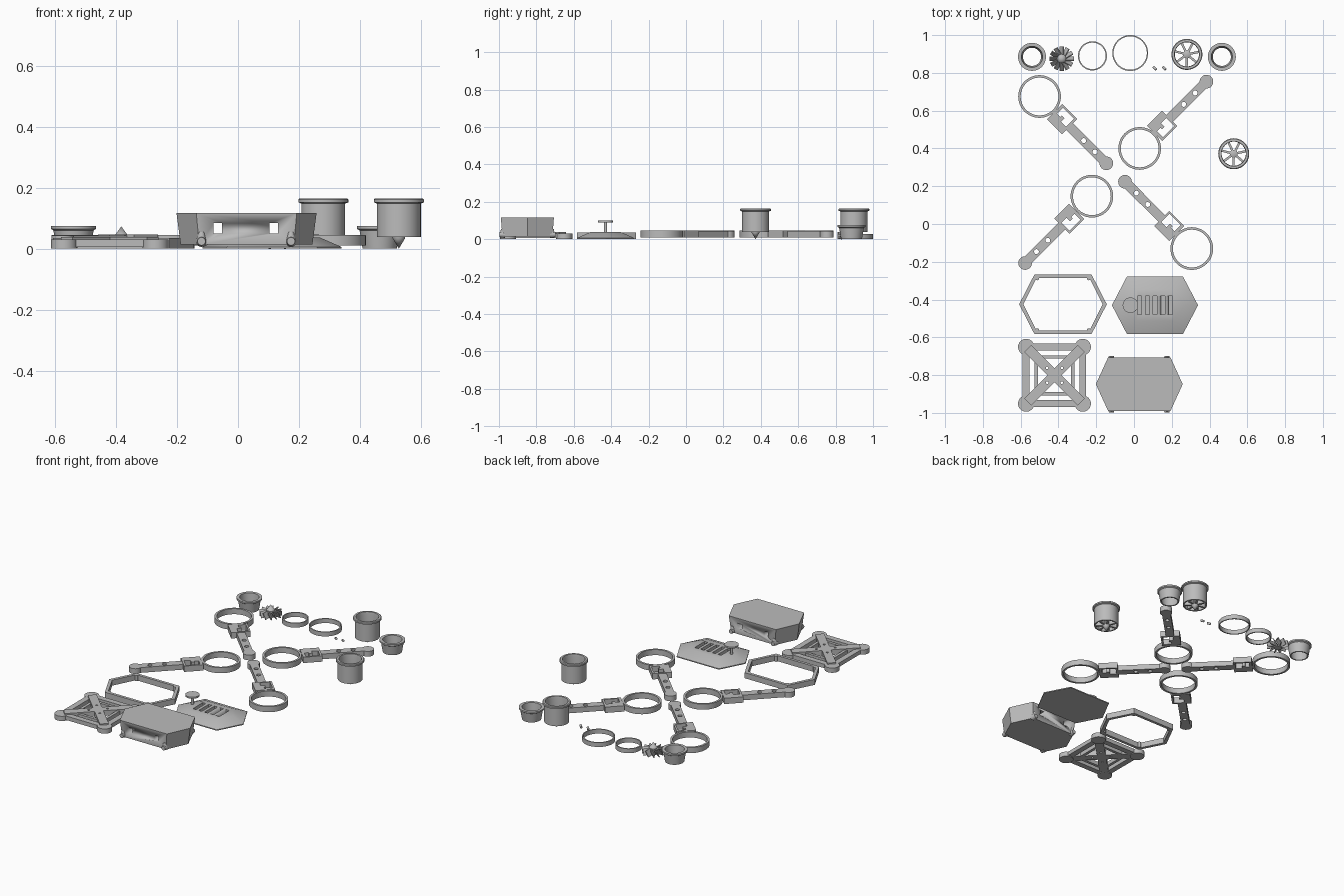
import bpy, bmesh, math
from mathutils import Matrix, Vector

cube = bpy.data.objects.get("Cube")
if cube:
    bpy.data.objects.remove(cube, do_unlink=True)

grey = bpy.data.materials.new("plain grey")
grey.use_nodes = True
GREY = (0.5, 0.5, 0.5, 1)
grey.diffuse_color = GREY
grey.node_tree.nodes["Principled BSDF"].inputs["Base Color"].default_value = GREY


def finish(name, mesh, loc=(0, 0, 0), angle=0):
    ob = bpy.data.objects.new(name, mesh)
    bpy.context.collection.objects.link(ob)
    ob.location, ob.rotation_euler.z = loc, angle
    mesh.materials.clear()
    mesh.materials.append(grey)
    bpy.ops.object.select_all(action="DESELECT")
    ob.select_set(True)
    bpy.context.view_layer.objects.active = ob
    bpy.ops.object.shade_smooth_by_angle(angle=math.radians(35))
    return ob


def from_bmesh(name, bm, loc=(0, 0, 0), angle=0):
    bmesh.ops.recalc_face_normals(bm, faces=bm.faces)
    mesh = bpy.data.meshes.new(name)
    bm.to_mesh(mesh)
    bm.free()
    return finish(name, mesh, loc, angle)


def slab(name, loops, z0, z1, loc=(0, 0), angle=0):
    """Flat plate from an outline, with any inner loops as holes."""
    curve = bpy.data.curves.new(name, "CURVE")
    curve.dimensions, curve.fill_mode = "2D", "BOTH"
    curve.extrude = (z1 - z0) / 2
    for pts in loops:
        sp = curve.splines.new("POLY")
        sp.points.add(len(pts) - 1)
        for p, (x, y) in zip(sp.points, pts):
            p.co = (x, y, 0, 1)
        sp.use_cyclic_u = True
    tmp = bpy.data.objects.new(name, curve)
    bpy.context.collection.objects.link(tmp)
    dg = bpy.context.evaluated_depsgraph_get()
    mesh = bpy.data.meshes.new_from_object(tmp.evaluated_get(dg))
    bpy.data.objects.remove(tmp)
    bm = bmesh.new()
    bm.from_mesh(mesh)
    bmesh.ops.remove_doubles(bm, verts=bm.verts, dist=1e-5)
    return from_bmesh(name, bm, (*loc, (z0 + z1) / 2), angle)


def arc(r, cx=0, cy=0, a0=0, a1=360, n=32):
    full = a1 - a0 == 360
    angles = [math.radians(a0 + (a1 - a0) * i / (n if full else n - 1)) for i in range(n)]
    return [(cx + r * math.cos(a), cy + r * math.sin(a)) for a in angles]


def rect(x0, x1, y0, y1):
    return [(x0, y0), (x1, y0), (x1, y1), (x0, y1)]


def hexagon(hx, hy, edge):
    return [(-hx, 0), (-edge, -hy), (edge, -hy), (hx, 0), (edge, hy), (-edge, hy)]


def loft(name, rings, loc):
    """Closed solid through matching rings of 3D points."""
    bm = bmesh.new()
    vs = [[bm.verts.new(p) for p in ring] for ring in rings]
    for a, b in zip(vs, vs[1:]):
        for i in range(len(a)):
            j = (i + 1) % len(a)
            bm.faces.new((a[i], a[j], b[j], b[i]))
    bm.faces.new(vs[0])
    bm.faces.new(vs[-1])
    return from_bmesh(name, bm, loc)


def lathe(name, profile, loc, steps=48):
    """Spin a closed (radius, height) profile round the z axis."""
    bm = bmesh.new()
    vs = [bm.verts.new((r, 0, z)) for r, z in profile]
    es = [bm.edges.new((vs[i], vs[(i + 1) % len(vs)])) for i in range(len(vs))]
    bmesh.ops.spin(bm, geom=vs + es, cent=(0, 0, 0), axis=(0, 0, 1),
                   angle=math.tau, steps=steps)
    bmesh.ops.remove_doubles(bm, verts=bm.verts, dist=1e-5)
    return from_bmesh(name, bm, loc)


def cut(ob, boxes):
    """Cut boxes (centre, size) out of an object."""
    for centre, size in boxes:
        bm = bmesh.new()
        bmesh.ops.create_cube(bm, size=1, matrix=Matrix.Translation(centre) @
                              Matrix.Diagonal((*size, 1)))
        tool = from_bmesh("cutter", bm)
        tool.hide_render = True
        mod = ob.modifiers.new("cut", "BOOLEAN")
        mod.operation, mod.object, mod.solver = "DIFFERENCE", tool, "EXACT"
        bpy.context.view_layer.objects.active = ob
        bpy.ops.object.modifier_apply(modifier=mod.name)
        bpy.data.objects.remove(tool)


def cylinder(name, r, depth, loc, axis=(0, 0, 1), r2=None):
    bm = bmesh.new()
    rot = Vector((0, 0, 1)).rotation_difference(Vector(axis)).to_matrix().to_4x4()
    bmesh.ops.create_cone(bm, cap_ends=True, segments=24, radius1=r,
                          radius2=r if r2 is None else r2, depth=depth, matrix=rot)
    return from_bmesh(name, bm, loc)


# Four arms: motor ring, hinge box with side opening, drilled bar with round end
ARMS = [(-0.5, 0.675, -45, 1), (0.03, 0.4, 45, -1), (-0.223, 0.147, 225, 1), (0.306, -0.13, 135, -1)]
for x, y, deg, side in ARMS:
    a = math.radians(deg)
    slab("arm_ring", [arc(0.113, n=48), arc(0.1, n=48)], 0.01, 0.045, (x, y), a)
    opening = [(0.13, 0.046), (0.213, 0.046), (0.213, -0.015), (0.175, -0.015),
               (0.175, 0.012), (0.155, 0.012), (0.155, 0.0), (0.13, 0.0)]
    slab("hinge_box", [rect(0.113, 0.225, -0.057, 0.057),
                       [(u, v * side) for u, v in opening]], 0.01, 0.047, (x, y), a)
    outline = [(0.225, -0.025)] + arc(0.036, 0.5, 0, -135, 135, 24) + [(0.225, 0.025)]
    slab("arm_bar", [outline] + [arc(0.013, u, 0, n=20) for u in (0.33, 0.415)],
         0.01, 0.043, (x, y), a)

# Two ducts: flanged tube, spokes and pointed hub
for x, y in ((0.28, 0.898), (0.528, 0.372)):
    lathe("duct_tube", [(0.072, 0.038), (0.072, 0.148), (0.082, 0.152), (0.082, 0.161),
                        (0.078, 0.165), (0.066, 0.165), (0.064, 0.15), (0.064, 0.038)], (x, y, 0))
    lathe("duct_hub", [(0, 0), (0.021, 0.035), (0.021, 0.075), (0, 0.085)], (x, y, 0), 24)
    for i in range(7):
        slab("duct_spoke", [rect(0.018, 0.067, -0.006, 0.006)], 0.038, 0.07,
             (x, y), math.tau * i / 7 + 0.2)

# Two tapered nozzles
for x in (-0.54, 0.465):
    lathe("nozzle", [(0.056, 0), (0.066, 0.06), (0.074, 0.065), (0.074, 0.075),
                     (0.056, 0.075), (0.048, 0)], (x, 0.885, 0))

# Fan: hub with cone and twelve pitched blades
lathe("fan_hub", [(0, 0), (0.024, 0), (0.024, 0.04), (0, 0.073)], (-0.383, 0.875, 0), 24)
for i in range(12):
    bm = bmesh.new()
    bmesh.ops.create_cube(bm, size=1, matrix=Matrix.Translation((0.042, 0, 0.02)) @
                          Matrix.Rotation(0.5, 4, "X") @ Matrix.Diagonal((0.045, 0.005, 0.04, 1)))
    from_bmesh("fan_blade", bm, (-0.383, 0.875, 0), math.tau * i / 12)

# Loose rings and two pegs
slab("small_ring", [arc(0.077, n=48), arc(0.07, n=48)], 0, 0.028, (-0.22, 0.89))
slab("large_ring", [arc(0.095, n=48), arc(0.088, n=48)], 0, 0.028, (-0.02, 0.905))
for x in (0.11, 0.16):
    cylinder("peg", 0.007, 0.022, (x, 0.825, 0.008), (1, -1, 0.4))

# Gasket frame with corner pegs
slab("gasket_frame", [hexagon(0.232, 0.158, 0.151), hexagon(0.21, 0.14, 0.14)],
     0, 0.035, (-0.376, -0.425))
for sx in (-1, 1):
    for sy in (-1, 1):
        cylinder("gasket_peg", 0.009, 0.035, (-0.376 + sx * 0.136, -0.425 + sy * 0.136, 0.0175))

# Bevelled lid with vent slots and a disc antenna
LID = (0.111, -0.43, 0)
layers = [(0.228, 0.153, 0.148, 0), (0.228, 0.153, 0.148, 0.006), (0.157, 0.083, 0.095, 0.037)]
lid = loft("lid", [[(x, y, z) for x, y in hexagon(hx, hy, e)] for hx, hy, e, z in layers], LID)
lid.data.transform(Matrix.Translation(LID))
lid.location = (0, 0, 0)
cut(lid, [((0.03 + 0.041 * i, -0.43, 0.035), (0.022, 0.1, 0.05)) for i in range(5)])
cylinder("antenna_stem", 0.008, 0.06, (-0.019, -0.43, 0.062))
cylinder("antenna_disc", 0.041, 0.01, (-0.019, -0.43, 0.094))

# Landing base: corner discs, nested rails and a drilled cross
BASE = (-0.421, -0.801)
for q in range(4):
    a = math.pi / 2 * q
    d = Matrix.Rotation(a, 2) @ Vector((0.15, 0.15))
    cylinder("base_foot", 0.043, 0.03, (BASE[0] + d.x, BASE[1] + d.y, 0.015))
    slab("outer_rail", [rect(-0.15, 0.15, 0.132, 0.168)], 0.005, 0.03, BASE, a)
    slab("inner_rail", [rect(-0.1, 0.1, 0.088, 0.106)], 0.005, 0.03, BASE, a)
    slab("cross_arm", [[(0, 0), (0.026, -0.026), (0.2, -0.026), (0.2, 0.026), (0.026, 0.026)],
                       arc(0.007, 0.055, 0, n=12)], 0.005, 0.038, BASE, a + math.pi / 4)

# Battery case: flared block, two windows right through, side studs
BODY = Vector((0.028, -0.848, 0))
rings = [[(x * s, y * s, z) for x, y in hexagon(0.23, 0.142, 0.165)]
         for s, z in ((0.94, 0.013), (1, 0.117))]
body = loft("battery_case", rings, (0, 0, 0))
body.data.transform(Matrix.Translation(BODY))
cut(body, [((x, BODY.y, 0.067), (0.028, 0.5, 0.033)) for x in (-0.066, 0.118)])
for x in (-0.12, 0.174):
    for s in (-1, 1):
        y = BODY.y + s * 0.135
        cylinder("case_stud", 0.018, 0.03, (x, y, 0.024), (0, s, 0), 0.013)
        cylinder("case_stud_top", 0.016, 0.03, (x, y - s * 0.004, 0.04), (0, 0, 1), 0.01)
